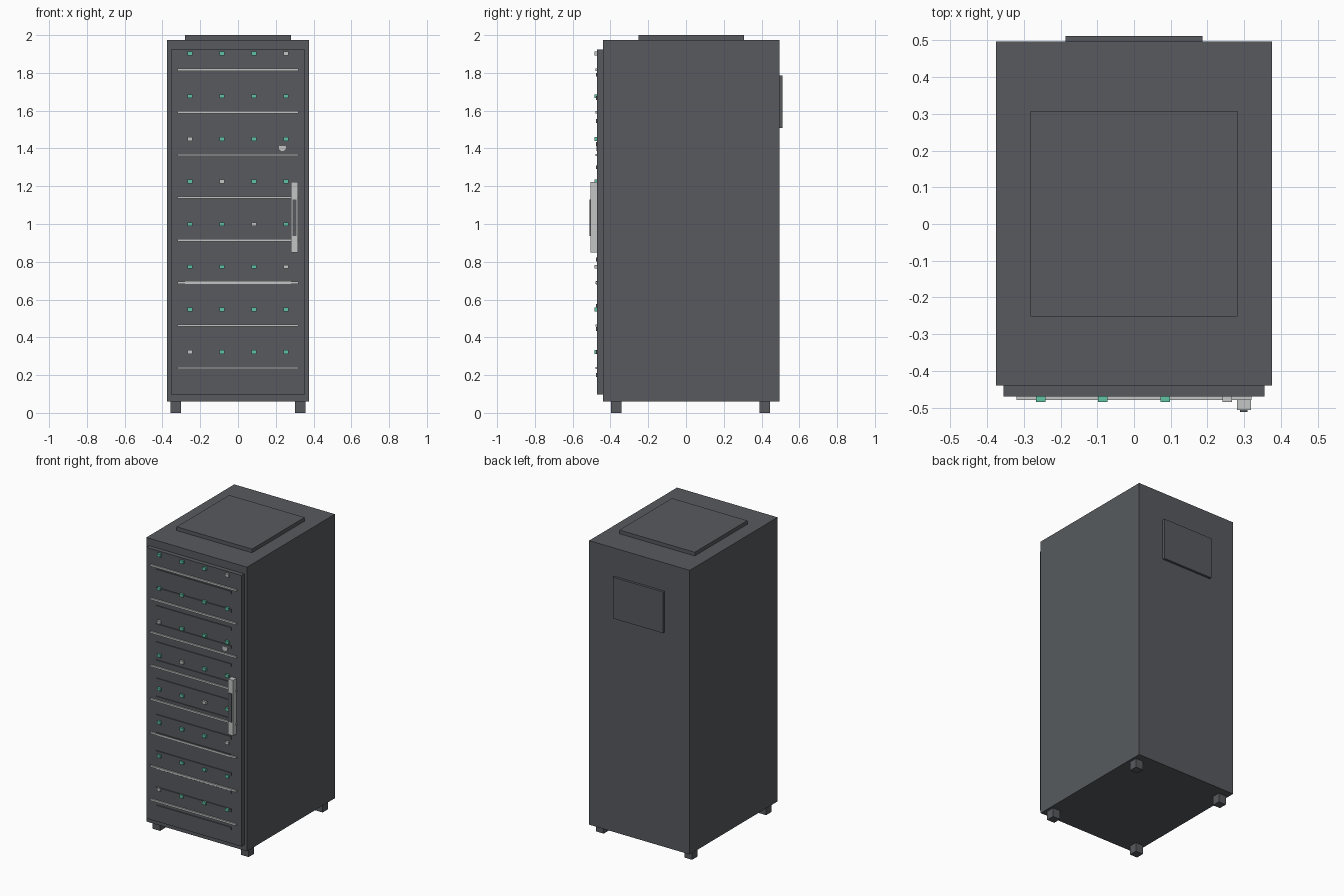
import bpy
import math

cube = bpy.data.objects.get("Cube")
if cube:
    bpy.data.objects.remove(cube, do_unlink=True)


def material(name, r, g, b):
    m = bpy.data.materials.new(name)
    m.use_nodes = True
    m.diffuse_color = (r, g, b, 1)
    m.node_tree.nodes["Principled BSDF"].inputs["Base Color"].default_value = (r, g, b, 1)
    return m


dark = material("dark_grey_metal", 0.095, 0.102, 0.112)
light = material("light_grey_metal", 0.55, 0.56, 0.56)
green = material("status_green", 0.12, 0.55, 0.38)


def box(name, mat, x, y, z):
    """Box from (low, high) pairs on each axis."""
    spans = (x, y, z)
    bpy.ops.mesh.primitive_cube_add(size=1, location=[(a + b) / 2 for a, b in spans])
    ob = bpy.context.object
    ob.name = name
    ob.scale = [b - a for a, b in spans]
    bpy.ops.object.transform_apply(location=False, rotation=False, scale=True)
    ob.data.materials.append(mat)
    return ob


def around(centre, size):
    return (centre - size / 2, centre + size / 2)


DOOR = -0.47  # front plane of the door

# Cabinet shell, door and cover plates
box("cabinet", dark, (-0.375, 0.375), (-0.44, 0.496), (0.06, 1.975))
box("door", dark, (-0.355, 0.355), (DOOR, -0.44), (0.098, 1.925))
box("top_cover", dark, (-0.281, 0.281), (-0.252, 0.308), (1.975, 2.0))
box("rear_panel", dark, (-0.187, 0.187), (0.496, 0.512), (1.507, 1.785))

# Feet
for x in (-0.33, 0.33):
    for y in (-0.37, 0.418):
        box("foot", dark, around(x, 0.056), around(y, 0.056), (0, 0.06))

# Vent slats
for i in range(14):
    z = 0.2 + i * 0.1223
    box("vent_slat", dark, (-0.28, 0.28), (-0.476, DOOR), around(z, 0.02))

# Shelf trims with a row of status lights above each
for row in range(8):
    drop = row * 0.2257
    box("shelf_trim", light, (-0.32, 0.32), (-0.479, DOOR), around(1.817 - drop, 0.012))
    for col in range(4):
        mat = light if (row * 4 + col) % 5 == 3 else green
        box("status_light", mat, around(-0.254 + col * 0.1693, 0.026),
            (-0.484, DOOR), around(1.902 - drop, 0.02))

# Handle and its dark grip
box("handle", light, (0.28, 0.318), (-0.506, DOOR), (0.848, 1.222))
box("handle_grip", dark, (0.289, 0.309), (-0.512, -0.506), (0.937, 1.13))

# Round lock
bpy.ops.mesh.primitive_cylinder_add(vertices=16, radius=0.019, depth=0.005,
                                    location=(0.235, DOOR - 0.0025, 1.405),
                                    rotation=(math.pi / 2, 0, 0))
lock = bpy.context.object
lock.name = "lock"
lock.data.materials.append(light)
